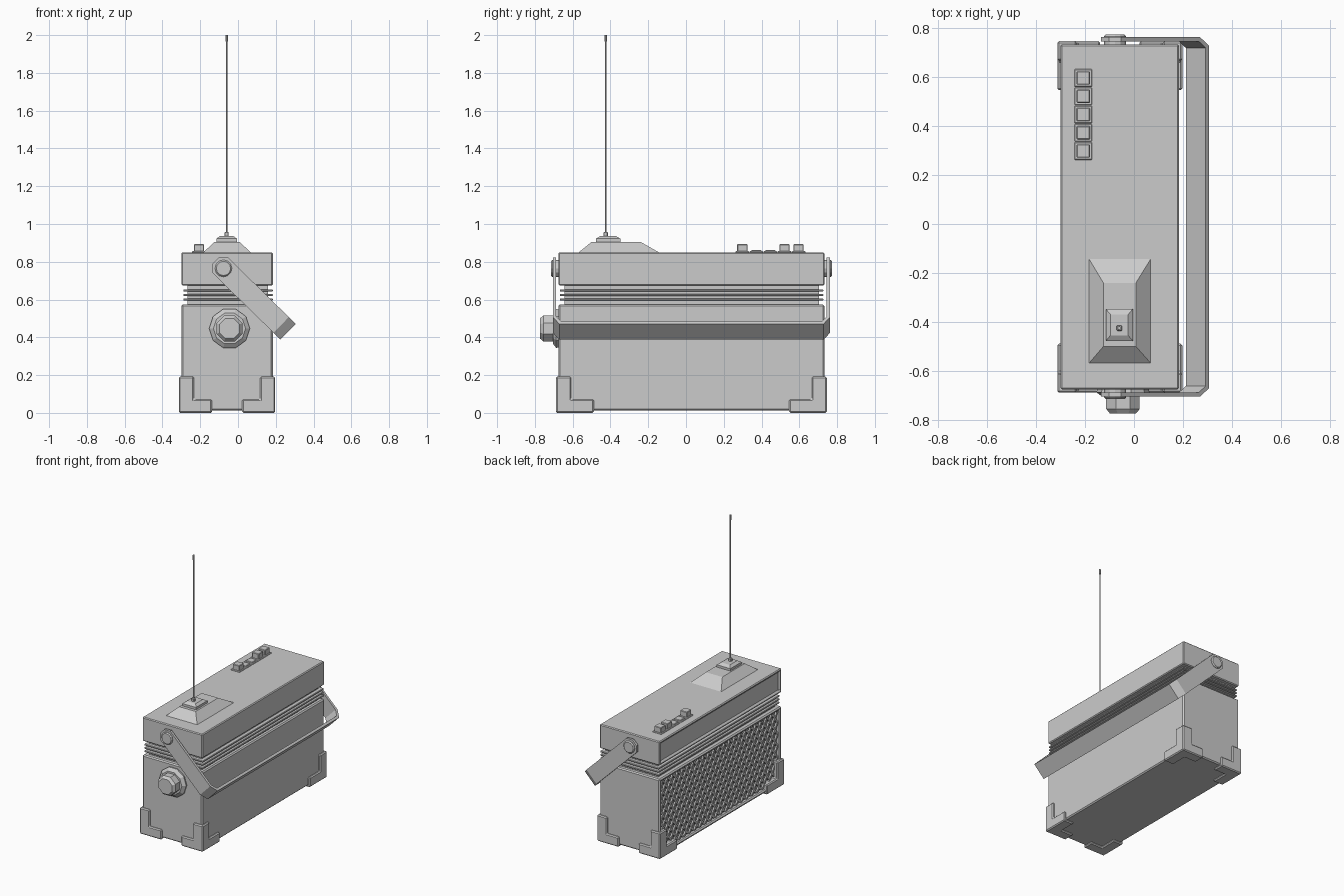
import bpy, bmesh, math
from mathutils import Vector, Matrix

if "Cube" in bpy.data.objects:
    bpy.data.objects.remove(bpy.data.objects["Cube"])

CX, CY = -0.058, 0.029          # centre of the case
X0, X1, Y0, Y1 = -0.30, 0.184, -0.675, 0.733


def finish(bm, name, bevel=0.0, recalc=True):
    if recalc:
        bmesh.ops.recalc_face_normals(bm, faces=bm.faces)
    me = bpy.data.meshes.new(name)
    bm.to_mesh(me)
    bm.free()
    ob = bpy.data.objects.new(name, me)
    bpy.context.collection.objects.link(ob)
    if bevel:
        m = ob.modifiers.new("bevel", 'BEVEL')
        m.width, m.segments, m.limit_method = bevel, 1, 'ANGLE'
    return ob


def add_box(bm, lo, hi, taper=1.0):
    lo, hi = Vector(lo), Vector(hi)
    c, s = (lo + hi) / 2, hi - lo
    vs = bmesh.ops.create_cube(bm, size=1)['verts']
    for v in vs:
        k = taper if v.co.z > 0 else 1
        v.co = c + Vector((v.co.x * s.x * k, v.co.y * s.y * k, v.co.z * s.z))
    return vs


def box(name, lo, hi, bevel=0.0, taper=1.0):
    bm = bmesh.new()
    add_box(bm, lo, hi, taper)
    return finish(bm, name, bevel)


def panel_case(name, lo, hi, margin, depth):
    """Box with a recessed panel in its -x face."""
    bm = bmesh.new()
    add_box(bm, lo, hi)
    bm.normal_update()
    face = min(bm.faces, key=lambda f: f.calc_center_median().x)
    bmesh.ops.inset_region(bm, faces=[face], thickness=margin)
    for v in bmesh.ops.extrude_discrete_faces(bm, faces=[face])['faces'][0].verts:
        v.co.x += depth
    return finish(bm, name, 0.008)


def lathe(name, profile, sides, origin, axis='Z', turn=0.0):
    """Closed solid from (radius, height) rings along z or -y."""
    bm = bmesh.new()
    rings = []
    for r, h in profile:
        ring = []
        for i in range(sides):
            a = turn + 2 * math.pi * i / sides
            p = Vector((r * math.cos(a), r * math.sin(a), h))
            if axis == 'Y':
                p = Vector((p.x, -h, p.y))
            ring.append(bm.verts.new(p + Vector(origin)))
        rings.append(ring)
    for a, b in zip(rings, rings[1:]):
        for i in range(sides):
            j = (i + 1) % sides
            bm.faces.new((a[i], a[j], b[j], b[i]))
    bm.faces.new(rings[0])
    bm.faces.new(rings[-1])
    return finish(bm, name)


# Case: lower body, ribbed neck, upper body
panel_case("lower_body", (X0, Y0, 0.012), (X1, Y1, 0.574), 0.032, 0.035)
panel_case("upper_body", (X0, Y0, 0.675), (X1, Y1, 0.85), 0.025, 0.012)
box("neck", (-0.267, -0.643, 0.56), (0.158, 0.703, 0.69))
for i, z in enumerate((0.600, 0.624, 0.648)):
    box(f"neck_rib_{i}", (-0.289, -0.668, z - 0.006), (0.184, 0.727, z + 0.006), 0.003)

# Speaker grille: crossed diagonal bars trimmed to the recess
bm = bmesh.new()
gy0, gy1, gz0, gz1 = Y0 + 0.03, Y1 - 0.03, 0.042, 0.544
for s, x in ((1, -0.284), (-1, -0.279)):
    for i in range(-6, 30):
        vs = add_box(bm, (-0.006, -0.008, -0.45), (0.006, 0.008, 0.45))
        rot = Matrix.Rotation(s * math.radians(35), 4, 'X')
        bmesh.ops.transform(bm, matrix=Matrix.Translation((x, gy0 + i * 0.06, 0.293)) @ rot, verts=vs)
for co, no in (((0, gy0, 0), (0, -1, 0)), ((0, gy1, 0), (0, 1, 0)),
               ((0, 0, gz0), (0, 0, -1)), ((0, 0, gz1), (0, 0, 1))):
    bmesh.ops.bisect_plane(bm, geom=bm.verts[:] + bm.edges[:] + bm.faces[:],
                           plane_co=co, plane_no=no, clear_outer=True)
finish(bm, "speaker_grille")

# Corner guards: L-shaped foot with an upright
for sx in (-1, 1):
    for sy in (-1, 1):
        bm = bmesh.new()

        def pt(u, v):
            return bm.verts.new((CX + sx * (0.255 - u), CY + sy * (0.717 - v), 0.0))
        a, b, c, d = pt(0, 0), pt(0.08, 0), pt(0.08, 0.08), pt(0, 0.08)
        e, f, g, h = pt(0.175, 0), pt(0.175, 0.08), pt(0.08, 0.2), pt(0, 0.2)
        faces = [bm.faces.new(q) for q in ((a, b, c, d), (b, e, f, c), (d, c, g, h))]
        ext = bmesh.ops.extrude_face_region(bm, geom=faces, use_keep_orig=True)['geom']
        for v in ext:
            if isinstance(v, bmesh.types.BMVert):
                v.co.z = 0.072
        tops = [q for q in ext if isinstance(q, bmesh.types.BMFace)]
        corner = Vector((CX + sx * 0.215, CY + sy * 0.677, 0.072))
        top = min(tops, key=lambda q: (q.calc_center_median() - corner).length)
        ext = bmesh.ops.extrude_face_region(bm, geom=[top])['geom']
        bmesh.ops.delete(bm, geom=[top], context='FACES_ONLY') if top.is_valid else None
        for v in ext:
            if isinstance(v, bmesh.types.BMVert):
                v.co.z = 0.192
        finish(bm, f"corner_guard_{'left' if sx < 0 else 'right'}_{'front' if sy < 0 else 'back'}", 0.007)

# Carry handle: folded strap swung down to the right
pivot = Vector((-0.077, 0, 0.765))
u_dir, w_dir = Vector((0.714, 0, -0.70)), Vector((0.70, 0, 0.714))
yf, L = 0.725, 0.470
half = [(-0.058, yf, 0.024), (-0.024, yf, 0.058), (L - 0.045, yf, 0.058), (L, yf - 0.03, 0.058)]
path = [(u, -y, w) for u, y, w in half] + half[::-1]
bm = bmesh.new()
rows = []
for u, y, w in path:
    p = pivot + u_dir * u + Vector((0, CY + y, 0))
    rows.append((bm.verts.new(p - w_dir * w), bm.verts.new(p + w_dir * w)))
for p, q in zip(rows, rows[1:]):
    bm.faces.new((p[0], p[1], q[1], q[0]))
handle = finish(bm, "carry_handle")
m = handle.modifiers.new("thickness", 'SOLIDIFY')
m.thickness, m.offset, m.use_even_offset = 0.018, 0, True

# Handle pivots
for name, y, s in (("pivot_front", Y0, 1), ("pivot_back", Y1, -1)):
    lathe(name, [(0.045, -0.01 * s), (0.045, 0.033 * s), (0.038, 0.04 * s)], 12,
          (pivot.x, y, pivot.z), 'Y')

# Front tuning knob with flange
lathe("knob_flange", [(0.104, -0.01), (0.108, 0.012), (0.085, 0.03), (0.06, 0.03)], 10,
      (-0.045, Y0, 0.447), 'Y')
lathe("tuning_knob", [(0.074, 0.02), (0.074, 0.08), (0.058, 0.098)], 8,
      (-0.045, Y0, 0.447), 'Y', math.pi / 8)

# Antenna mound: sloped fairing with a straight rear ramp
bm = bmesh.new()
V = lambda x, y, z: bm.verts.new((x, y, z))
tx0, tx1, zb, zt = -0.125, 0.008, 0.848, 0.905
t = [V(tx0, -0.50, zt), V(tx1, -0.50, zt), V(tx1, -0.24, zt), V(tx0, -0.24, zt)]
b = [V(-0.185, -0.57, zb), V(0.07, -0.57, zb), V(0.07, -0.14, zb), V(tx1, -0.14, zb),
     V(tx0, -0.14, zb), V(-0.185, -0.14, zb)]
for q in (t, b, (b[0], b[1], t[1], t[0]), (b[1], b[2], t[2], t[1]), (b[2], b[3], t[2]),
          (b[3], b[4], t[3], t[2]), (b[4], b[5], t[3]), (b[5], b[0], t[0], t[3])):
    bm.faces.new(q)
finish(bm, "antenna_mound")

# Antenna base, socket, rod and tip
ax, ay = -0.06, -0.425
box("antenna_base", (ax - 0.055, -0.477, 0.90), (ax + 0.055, -0.347, 0.922))
box("antenna_base_top", (ax - 0.055, -0.477, 0.922), (ax + 0.055, -0.347, 0.936), taper=0.65)
box("antenna_socket", (ax - 0.011, ay - 0.011, 0.93), (ax + 0.011, ay + 0.011, 0.957), 0.003)
lathe("antenna_rod", [(0.004, 0.95), (0.004, 1.97)], 8, (ax, ay, 0))
lathe("antenna_tip", [(0.007, 1.965), (0.007, 2.0)], 8, (ax, ay, 0))

# Push buttons in square bezels
for i, top in enumerate((0.893, 0.862, 0.862, 0.893, 0.893)):
    x, y = -0.207, 0.298 + i * 0.0745
    box(f"button_bezel_{i}", (x - 0.036, y - 0.036, 0.84), (x + 0.036, y + 0.036, 0.856), 0.003)
    box(f"button_{i}", (x - 0.027, y - 0.027, 0.845), (x + 0.027, y + 0.027, top), 0.003)
